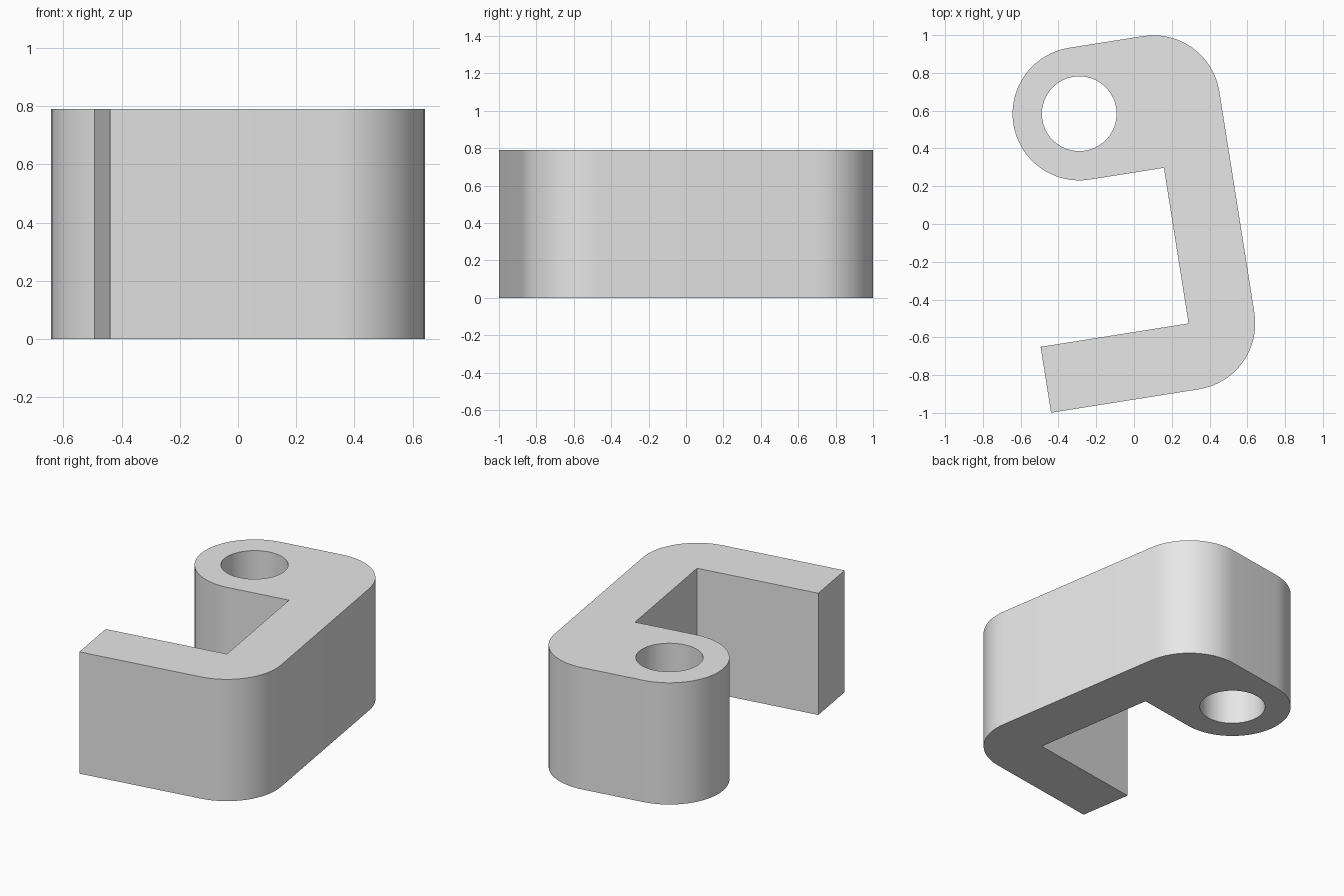
import bpy
import bmesh
from math import cos, sin, pi, radians
from mathutils import Matrix, Vector

cube = bpy.data.objects.get("Cube")
if cube:
    bpy.data.objects.remove(cube, do_unlink=True)

HEIGHT = 0.79
WALL = 0.353            # arm thickness, also the outer corner radius
HOLE_RADIUS = 0.198
TILT = radians(9)
INNER_X = 0.203         # inner face of the web
LOWER_Y = -0.565        # inner face of the lower arm
EYE = Vector((-0.195, 0.622))


def arc(centre, radius, start, end, steps):
    """Points along an arc, angles in degrees."""
    angles = [radians(start + (end - start) * i / steps) for i in range(steps + 1)]
    return [(centre[0] + radius * cos(a), centre[1] + radius * sin(a)) for a in angles]


def add_loop(bm, points):
    verts = [bm.verts.new((x, y, 0)) for x, y in points]
    for a, b in zip(verts, verts[1:] + verts[:1]):
        bm.edges.new((a, b))


# Outline: lower arm, rounded corners, rounded eye
outline = [(-0.59, LOWER_Y), (-0.59, LOWER_Y - WALL)]
outline += arc((INNER_X, LOWER_Y), WALL, -90, 0, 16)
outline += arc((INNER_X, EYE.y), WALL, 0, 90, 16)
outline += arc(EYE, WALL, 90, 270, 32)
outline += [(INNER_X, EYE.y - WALL), (INNER_X, LOWER_Y)]
hole = arc(EYE, HOLE_RADIUS, 0, 360, 48)[:-1]

# Fill the outline around the hole and extrude it
bm = bmesh.new()
add_loop(bm, outline)
add_loop(bm, hole)
bmesh.ops.triangle_fill(bm, edges=bm.edges[:], use_beauty=True, normal=(0, 0, 1))
result = bmesh.ops.extrude_face_region(bm, geom=bm.faces[:], use_keep_orig=True)
top = [v for v in result["geom"] if isinstance(v, bmesh.types.BMVert)]
bmesh.ops.translate(bm, verts=top, vec=(0, 0, HEIGHT))
bmesh.ops.recalc_face_normals(bm, faces=bm.faces[:])
bmesh.ops.transform(bm, matrix=Matrix.Rotation(TILT, 4, "Z"), verts=bm.verts[:])

mesh = bpy.data.meshes.new("hook_bracket")
bm.to_mesh(mesh)
bm.free()
bracket = bpy.data.objects.new("hook_bracket", mesh)
bpy.context.collection.objects.link(bracket)

# Plain grey finish
grey = bpy.data.materials.new("light_grey")
grey.use_nodes = True
grey.diffuse_color = (0.8, 0.8, 0.8, 1)
grey.node_tree.nodes["Principled BSDF"].inputs["Base Color"].default_value = (0.8, 0.8, 0.8, 1)
mesh.materials.append(grey)

# Smooth curved walls, sharp rims
bpy.ops.object.select_all(action="DESELECT")
bracket.select_set(True)
bpy.context.view_layer.objects.active = bracket
bpy.ops.object.shade_smooth_by_angle(angle=radians(30))
